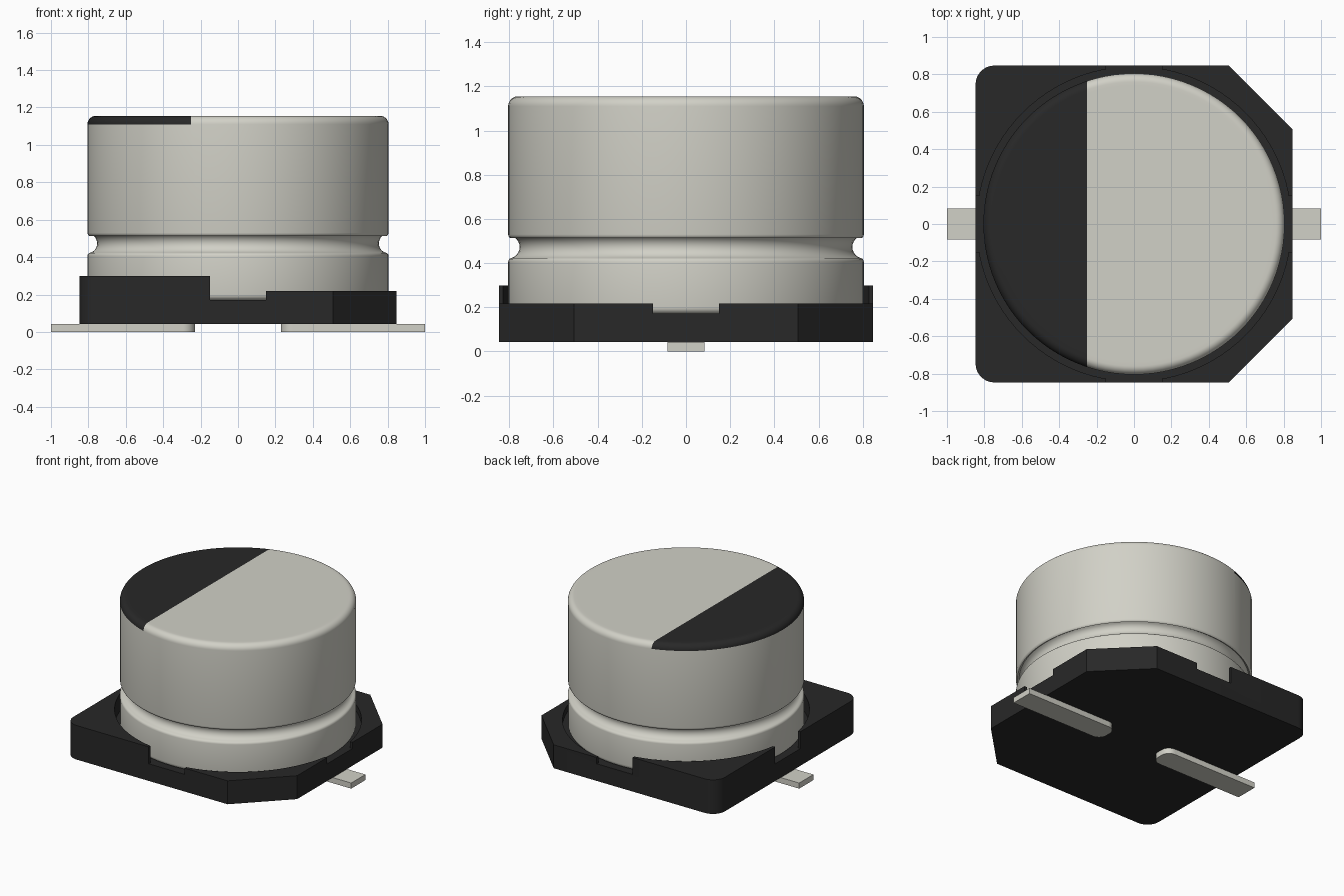
import bpy, bmesh, math
from mathutils import Vector

if "Cube" in bpy.data.objects:
    bpy.data.objects.remove(bpy.data.objects["Cube"], do_unlink=True)


def material(name, rgb):
    m = bpy.data.materials.new(name)
    m.use_nodes = True
    m.diffuse_color = (*rgb, 1)
    bsdf = m.node_tree.nodes["Principled BSDF"]
    bsdf.inputs["Base Color"].default_value = (*rgb, 1)
    bsdf.inputs["Roughness"].default_value = 0.6
    return m


METAL = material("pale grey metal", (0.64, 0.635, 0.57))
BLACK = material("black plastic", (0.021, 0.021, 0.021))


def finish(bm, name, mats, smooth=True):
    bmesh.ops.recalc_face_normals(bm, faces=bm.faces[:])
    me = bpy.data.meshes.new(name)
    bm.to_mesh(me)
    bm.free()
    ob = bpy.data.objects.new(name, me)
    bpy.context.collection.objects.link(ob)
    for m in mats:
        me.materials.append(m)
    if smooth:
        smooth_object(ob)
    return ob


def smooth_object(ob):
    bpy.ops.object.select_all(action='DESELECT')
    ob.select_set(True)
    bpy.context.view_layer.objects.active = ob
    bpy.ops.object.shade_smooth_by_angle(angle=math.radians(30))


def arc(cx, cy, r, a0, a1, n):
    """Points on an arc, angles in degrees."""
    return [(cx + r * math.cos(math.radians(a0 + (a1 - a0) * i / n)),
             cy + r * math.sin(math.radians(a0 + (a1 - a0) * i / n)))
            for i in range(n + 1)]


def prism(points, z0, z1):
    """Extrude a flat outline from z0 to z1."""
    bm = bmesh.new()
    face = bm.faces.new([bm.verts.new((x, y, z0)) for x, y in points])
    top = bmesh.ops.extrude_face_region(bm, geom=[face])["geom"]
    bmesh.ops.translate(bm, vec=(0, 0, z1 - z0),
                        verts=[v for v in top if isinstance(v, bmesh.types.BMVert)])
    return bm


def lathe(profile, segments):
    """Revolve (radius, z) points round z and cap both ends."""
    bm = bmesh.new()
    rings = [[bm.verts.new((r * math.cos(2 * math.pi * i / segments),
                            r * math.sin(2 * math.pi * i / segments), z))
              for i in range(segments)] for r, z in profile]
    for a, b in zip(rings, rings[1:]):
        for i in range(segments):
            j = (i + 1) % segments
            bm.faces.new((a[i], a[j], b[j], b[i]))
    bm.faces.new(rings[0])
    bm.faces.new(rings[-1])
    return bm


def rect(x0, x1, y0, y1):
    return [(x0, y0), (x1, y0), (x1, y1), (x0, y1)]


# Base: square with two chamfered and two rounded corners
H, R = 0.847, 0.10
outline = [(0.507, -H), (H, -0.507), (H, 0.507), (0.507, H)]
outline += arc(-H + R, H - R, R, 90, 180, 8)
outline += arc(-H + R, -H + R, R, 180, 270, 8)
base = finish(prism(outline, 0.042, 0.298), "base", [BLACK], smooth=False)

# Cutters: round pocket, lowered half, notches in the middle of each side
cutters = [
    finish(prism(arc(0, 0, 0.841, 0, 356.25, 95), 0.168, 0.6), "pocket_cutter", [BLACK], False),
    finish(prism(rect(0, 1.2, -1.2, 1.2), 0.218, 0.6), "step_cutter", [BLACK], False),
    finish(prism(rect(-0.15, 0.15, -1.2, 1.2), 0.171, 0.6), "notch_cutter_y", [BLACK], False),
    finish(prism(rect(-1.2, 1.2, -0.15, 0.15), 0.171, 0.6), "notch_cutter_x", [BLACK], False),
]
for c in cutters:
    c.hide_render = True
    mod = base.modifiers.new(c.name, 'BOOLEAN')
    mod.operation = 'DIFFERENCE'
    mod.solver = 'EXACT'
    mod.object = c
bpy.context.view_layer.update()
cut_mesh = bpy.data.meshes.new_from_object(
    base.evaluated_get(bpy.context.evaluated_depsgraph_get()))
base.modifiers.clear()
base.data = cut_mesh
for c in cutters:
    bpy.data.objects.remove(c, do_unlink=True)
smooth_object(base)

# Can: rounded rims with a crimped groove
CR, TOP, F = 0.805, 1.155, 0.045
profile = [(0.74, 0.17)]
profile += arc(CR - 0.03, 0.20, 0.03, -90, 0, 5)
profile += arc(CR - 0.02, 0.405, 0.02, 0, 60, 3)
profile += arc(0.805, 0.473, 0.052, 245, 115, 10)
profile += arc(CR - 0.02, 0.53, 0.02, -60, 0, 3)
profile += arc(CR - F, TOP - F, F, 0, 90, 8)
profile += [(0.74, TOP)]
bm = lathe(profile, 96)

# Polarity mark: cut the top and its rim along a straight line
rim = [f for f in bm.faces if all(v.co.z > TOP - F - 1e-4 for v in f.verts)]
geom = set(rim)
for f in rim:
    geom.update(f.verts, f.edges)
bmesh.ops.bisect_plane(bm, geom=list(geom), plane_co=(-0.25, 0, 0), plane_no=(1, 0, 0))
for f in bm.faces:
    if (all(v.co.z > TOP - F - 1e-4 for v in f.verts)
            and f.calc_center_median().x < -0.25):
        f.material_index = 1
finish(bm, "can", [METAL, BLACK])

# Leads: flat strips with rounded inner ends
W, LR = 0.084, 0.065
lead = [(1.0, -W), (1.0, W)]
lead += arc(0.23 + LR, W - LR, LR, 90, 180, 8)
lead += arc(0.23 + LR, -W + LR, LR, 180, 270, 8)
for name, s in (("left_lead", 1), ("right_lead", -1)):
    finish(prism([(s * x, s * y) for x, y in lead], 0.0, 0.042), name, [METAL])
